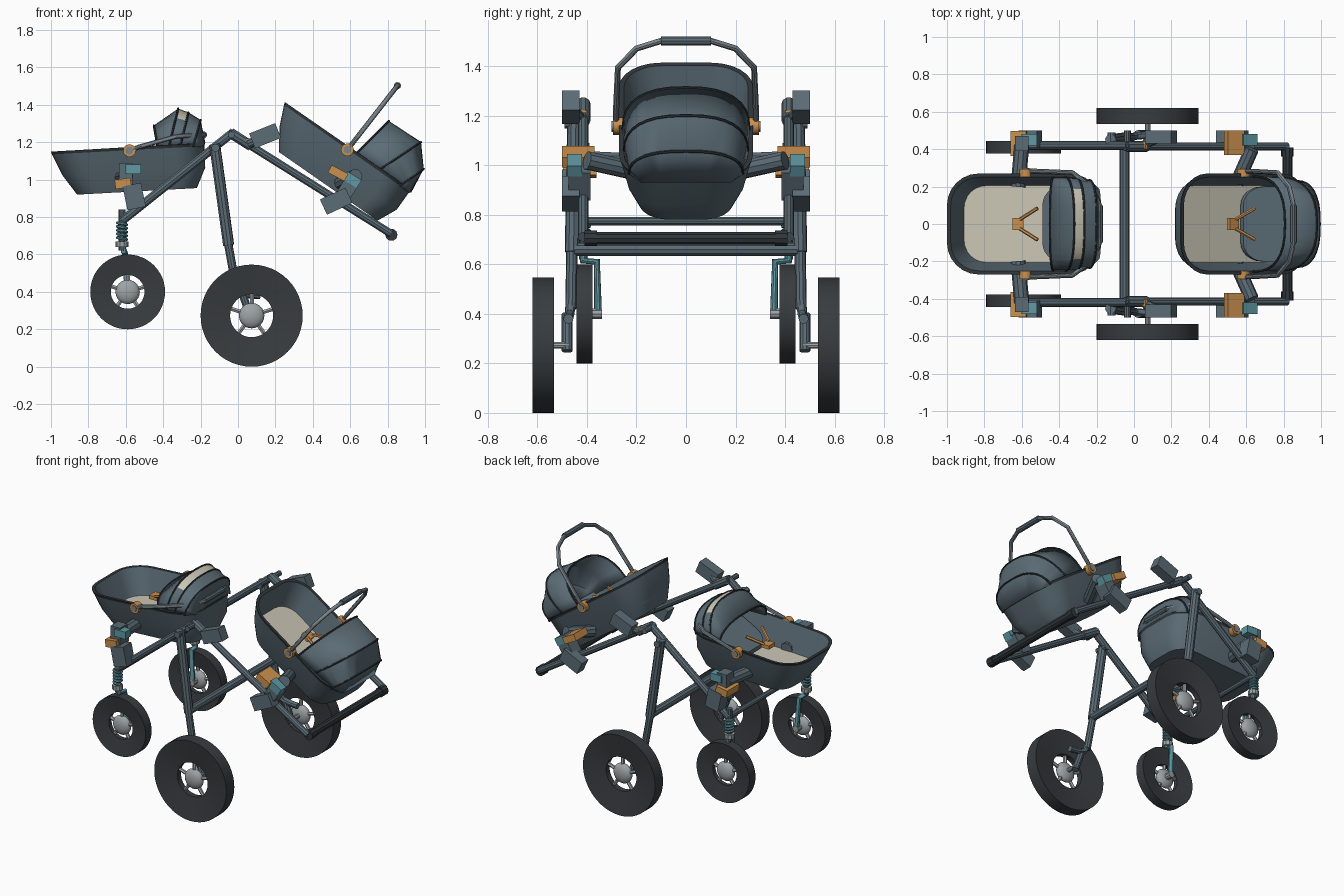
import bpy, bmesh
from math import sin, cos, pi, radians
from mathutils import Matrix, Vector

if "Cube" in bpy.data.objects:
    bpy.data.objects.remove(bpy.data.objects["Cube"])


def material(name, rgb):
    m = bpy.data.materials.new(name)
    m.use_nodes = True
    m.diffuse_color = (*rgb, 1)
    m.node_tree.nodes["Principled BSDF"].inputs["Base Color"].default_value = (*rgb, 1)
    return m


SLATE = material("slate", (0.105, 0.15, 0.18))
DARK = material("dark trim", (0.03, 0.038, 0.044))
TYRE = material("tyre rubber", (0.04, 0.045, 0.05))
ORANGE = material("orange", (0.6, 0.28, 0.075))
TEAL = material("teal", (0.115, 0.32, 0.37))
GREY = material("light grey", (0.34, 0.37, 0.38))
STEEL = material("steel", (0.2, 0.24, 0.265))
CREAM = material("cream", (0.6, 0.57, 0.47))


def finish(ob, smooth=True):
    bpy.ops.object.select_all(action='DESELECT')
    ob.select_set(True)
    bpy.context.view_layer.objects.active = ob
    if ob.type == 'CURVE':
        bpy.ops.object.convert(target='MESH')
        ob = bpy.context.object
    if smooth:
        bpy.ops.object.shade_smooth_by_angle(angle=radians(35))
    return ob


def from_bmesh(name, bm, mats, smooth=True):
    bmesh.ops.recalc_face_normals(bm, faces=bm.faces)
    me = bpy.data.meshes.new(name)
    bm.to_mesh(me)
    bm.free()
    for m in mats:
        me.materials.append(m)
    ob = bpy.data.objects.new(name, me)
    bpy.context.collection.objects.link(ob)
    return finish(ob, smooth)


def tube(name, pts, r, mat, res=3):
    cu = bpy.data.curves.new(name, 'CURVE')
    cu.dimensions = '3D'
    cu.bevel_depth, cu.bevel_resolution, cu.use_fill_caps = r, res, True
    sp = cu.splines.new('POLY')
    sp.points.add(len(pts) - 1)
    for p, co in zip(sp.points, pts):
        p.co = (*co, 1)
    cu.materials.append(mat)
    ob = bpy.data.objects.new(name, cu)
    bpy.context.collection.objects.link(ob)
    return finish(ob)


def box(name, at, size, mat, tilt=0, yaw=0):
    bm = bmesh.new()
    bmesh.ops.create_cube(bm, size=1, matrix=Matrix.Diagonal((*size, 1)))
    ob = from_bmesh(name, bm, [mat], False)
    ob.matrix_basis = (Matrix.Translation(at) @ Matrix.Rotation(radians(yaw), 4, 'Z')
                       @ Matrix.Rotation(radians(tilt), 4, 'Y'))
    return ob


def loft(bm, rings, closed, mat_of=lambda band, k: 0):
    vs = [[bm.verts.new(p) for p in ring] for ring in rings]
    for i in range(len(vs) - 1):
        n = len(vs[i])
        for k in range(n if closed else n - 1):
            a, b = vs[i], vs[i + 1]
            f = bm.faces.new((a[k], a[(k + 1) % n], b[(k + 1) % n], b[k]))
            f.material_index = mat_of(i, k)
    return vs


def wheel(side, x, y, z, r, hole, half, hub_r):
    # dished tyre ring
    prof = [(r, -half), (r, half), (hole, half * .45), (hole, -half * .45), (r, -half)]
    rings = [[(x + q * cos(a), y + h, z + q * sin(a))
              for a in (2 * pi * k / 48 for k in range(48))] for q, h in prof]
    bm = bmesh.new()
    loft(bm, rings, True)
    bmesh.ops.remove_doubles(bm, verts=bm.verts, dist=1e-5)
    from_bmesh(side + "_tyre", bm, [TYRE])
    # hub and spokes
    bm = bmesh.new()
    bmesh.ops.create_uvsphere(bm, u_segments=20, v_segments=12, radius=hub_r,
                              matrix=Matrix.Translation((x, y, z)) @ Matrix.Diagonal((1, .5, 1, 1)))
    from_bmesh(side + "_hub", bm, [GREY])
    for k in range(5):
        a = 2 * pi * k / 5 + .3
        tube(side + "_spoke", [(x + q * cos(a), y, z + q * sin(a)) for q in (hub_r * .6, hole + .01)],
             .012, GREY, 1)


def rounded(x0, x1, hy, z0, z1, r):
    # rounded rectangle whose height runs from z0 to z1 along x
    ring = []
    for cx, cy, start in ((x1 - r, hy - r, 0), (x0 + r, hy - r, 90), (x0 + r, r - hy, 180), (x1 - r, r - hy, 270)):
        for k in range(7):
            a = radians(start + 15 * k)
            px = cx + r * cos(a)
            ring.append((px, cy + r * sin(a), z0 + (z1 - z0) * (px - x0) / (x1 - x0)))
    return ring


def arch(base, top, z, w):
    pts = []
    for k in range(17):
        a = pi * k / 16
        s = sin(a) ** .8
        c = cos(a)
        y = w * (abs(c) ** .8) * (1 if c > 0 else -1)
        pts.append((base + (top - base) * s, y, .02 + (z - .02) * s))
    return pts


def bassinet(side, pivot, tilt, stations, cream_band, handle_angle, reach):
    parts = []
    # open tub with trimmed rim and mattress
    bm = bmesh.new()
    vs = loft(bm, [rounded(-.28, .36, .19, -.235, -.2, .12),
                   rounded(-.36, .405, .235, -.13, -.09, .15),
                   rounded(-.415, .4, .265, -.02, .025, .17),
                   rounded(-.42, .405, .27, -.005, .042, .17),
                   rounded(-.4, .385, .25, -.005, .042, .15),
                   rounded(-.33, .36, .205, -.17, -.14, .12)], True,
              lambda i, k: 1 if i in (2, 3) else 0)
    bm.faces.new(vs[0])
    bm.faces.new(vs[-1]).material_index = 2
    parts.append(from_bmesh(side + "_tub", bm, [SLATE, DARK, CREAM]))
    # raised backrest panel
    bm = bmesh.new()
    loft(bm, [rounded(.09, .37, .2, -.14, .01, .1), rounded(.09, .37, .2, -.115, .035, .1)], True)
    for f in bmesh.ops.holes_fill(bm, edges=bm.edges)["faces"]:
        f.material_index = 0
    parts.append(from_bmesh(side + "_backrest", bm, [SLATE]))
    # harness buckle with two straps
    parts.append(box(side + "_buckle", (-.04, 0, -.04), (.06, .065, .025), ORANGE))
    for s in (1, -1):
        parts.append(tube(side + "_strap", [(-.03, s * .025, -.03), (.065, s * .085, .02)], .01, ORANGE, 1))
    # hood and its seams
    rings = [arch(*st) for st in stations]
    bm = bmesh.new()
    loft(bm, rings, False, lambda i, k: 1 if i == cream_band and 4 <= k <= 11 else 0)
    hood = from_bmesh(side + "_hood", bm, [SLATE, CREAM])
    mod = hood.modifiers.new("thickness", 'SOLIDIFY')
    mod.thickness = .008
    parts.append(hood)
    for ring in rings[:-1]:
        parts.append(tube(side + "_hood_seam", ring, .006, DARK, 1))
    # carrying handle with pivots
    a = radians(handle_angle + tilt)
    right = [(0, .283), (.12, .283), (.63, .275), (.89, .2), (1, .1)]
    path = right + [(u, -y) for u, y in reversed(right)]
    to3 = lambda u, y: (u * reach * cos(a), y, u * reach * sin(a) + .025 * sin(pi * u))
    parts.append(tube(side + "_handle", [to3(*p) for p in path], .013, STEEL))
    parts.append(tube(side + "_handle_grip", [to3(1, .1), to3(1, -.1)], .019, SLATE))
    for s in (1, -1):
        parts.append(tube(side + "_pivot", [(0, s * .25, 0), (0, s * .295, 0)], .034, ORANGE, 5))
        parts.append(tube(side + "_pivot_cap", [(0, s * .29, 0), (0, s * .3, 0)], .02, STEEL, 5))
    m = Matrix.Translation(pivot) @ Matrix.Rotation(radians(tilt), 4, 'Y')
    for p in parts:
        p.matrix_basis = m @ p.matrix_basis


bassinet("front", (-.58, 0, 1.155), 0,
         [(.15, .13, .135, .25), (.21, .26, .225, .25), (.27, .315, .205, .245),
          (.34, .38, .165, .235), (.39, .405, .045, .19)], 1, 12, .405)
bassinet("rear", (.585, 0, 1.16), 38,
         [(.05, .08, .258, .255), (.2, .285, .275, .25), (.34, .385, .17, .23), (.4, .41, .03, .18)],
         -1, 52, .435)

for s, side in ((1, "left"), (-1, "right")):
    def P(x, y, z):
        return (x, s * y, z)

    wheel(side + "_big", .073, s * .577, .273, .273, .115, .043, .068)
    wheel(side + "_small", -.59, s * .41, .4, .2, .09, .033, .065)

    # main frame tubes and apex joint
    tube(side + "_front_tube", [P(-.62, .42, .78), P(-.03, .42, 1.25)], .024, SLATE)
    tube(side + "_rear_tube", [P(-.05, .415, 1.255), P(.82, .415, .71)], .022, SLATE)
    tube(side + "_rear_sleeve", [P(-.04, .415, 1.25), P(.07, .415, 1.18)], .029, SLATE)
    tube(side + "_apex_bolt", [P(-.035, .39, 1.24), P(-.035, .5, 1.24)], .018, SLATE)
    tube(side + "_release_button", [P(.055, .4, 1.2), P(.055, .44, 1.2)], .022, ORANGE)
    tube(side + "_handle_joint", [P(.82, .36, .705), P(.82, .41, .705)], .033, DARK)

    # rear leg, knuckle and axle
    tube(side + "_leg_upper", [P(-.125, .45, 1.19), P(-.05, .46, .65)], .03, SLATE)
    tube(side + "_leg_lower", [P(-.06, .46, .7), P(-.01, .465, .42)], .023, SLATE)
    tube(side + "_leg_pivot", [P(-.12, .4, 1.17), P(-.12, .49, 1.17)], .022, SLATE)
    tube(side + "_knuckle", [P(-.02, .465, .45), P(.01, .47, .4), P(.06, .475, .385), P(.12, .475, .38)], .02, SLATE)
    tube(side + "_knuckle_arm", [P(.02, .48, .4), P(.073, .48, .25)], .022, SLATE)
    tube(side + "_axle", [P(.073, .47, .273), P(.073, .575, .273)], .014, GREY)

    # sprung front fork
    tube(side + "_spring_post", [P(-.62, .415, .84), P(-.62, .415, .62)], .018, SLATE)
    coil = [P(-.62 + .025 * cos(k * pi / 5), .415 + .025 * sin(k * pi / 5), .68 + .002 * k) for k in range(46)]
    tube(side + "_spring", coil, .008, TEAL, 1)
    tube(side + "_collar", [P(-.62, .415, .64), P(-.62, .415, .67)], .034, GREY)
    tube(side + "_fork", [P(-.615, .415, .64), P(-.61, .415, .615), P(-.605, .36, .61), P(-.59, .355, .39)], .016, TEAL)
    tube(side + "_fork_cap", [P(-.59, .34, .4), P(-.59, .41, .4)], .022, GREY)

    # spare mount above the rear tube
    tube(side + "_spare_arm", [P(.06, .43, 1.19), P(.12, .455, 1.22)], .025, SLATE)
    box(side + "_spare_mount", P(.145, .465, 1.235), (.15, .07, .085), SLATE, -22)

    # front bassinet mount
    box(side + "_front_mount", P(-.555, .455, .91), (.1, .09, .13), SLATE, -12)
    box(side + "_front_bracket", P(-.6, .43, 1.03), (.07, .08, .12), SLATE)
    box(side + "_front_clip", P(-.56, .45, 1.055), (.085, .06, .05), TEAL)
    box(side + "_front_latch", P(-.615, .43, .98), (.085, .135, .05), ORANGE, -8)
    tube(side + "_front_arm", [P(-.62, .2, 1.01), P(-.6, .42, 1.02)], .04, SLATE)

    # rear bassinet mount
    box(side + "_rear_mount", P(.525, .465, .885), (.15, .07, .09), SLATE, -25)
    box(side + "_rear_bracket", P(.575, .43, .935), (.08, .09, .13), SLATE, 32)
    box(side + "_rear_clip", P(.61, .45, 1.0), (.09, .06, .05), TEAL, 32)
    box(side + "_rear_latch", P(.535, .435, 1.035), (.1, .13, .045), ORANGE, 28)
    tube(side + "_rear_arm", [P(.55, .22, .98), P(.63, .4, 1.02)], .038, SLATE)

# cross bars and push bar
tube("leg_cross_bar", [(-.05, -.45, .66), (-.05, .45, .66)], .027, SLATE)
tube("front_cross_bar", [(-.61, -.42, .775), (-.61, .42, .775)], .018, SLATE)
tube("push_bar", [(.82, -.4, .705), (.82, .4, .705)], .027, DARK)
